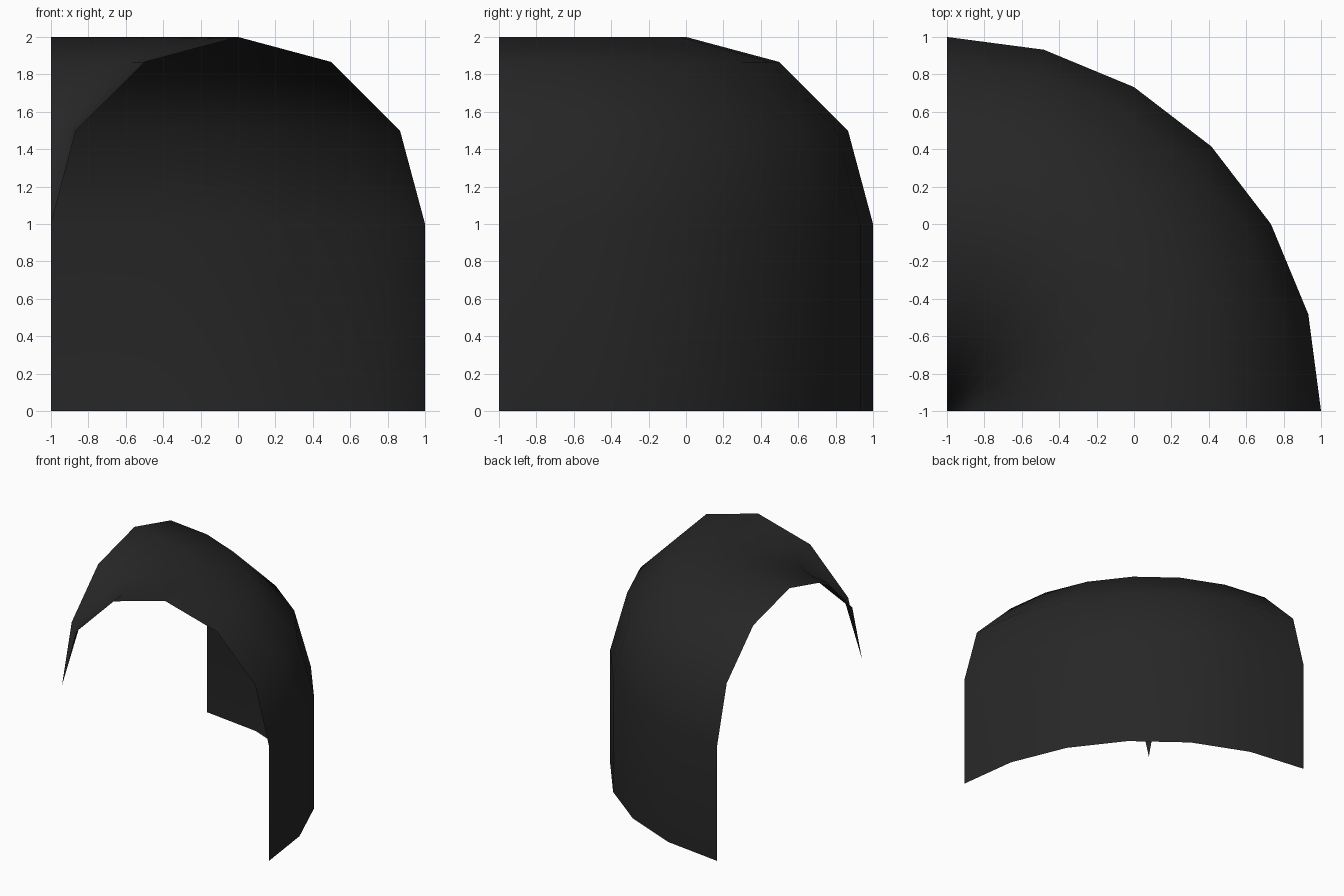
import bpy, bmesh, math
from mathutils import Vector, Matrix

if "Cube" in bpy.data.objects:
    bpy.data.objects.remove(bpy.data.objects["Cube"])

# Flat charcoal colour
mat = bpy.data.materials.new("charcoal")
mat.diffuse_color = (0.02, 0.02, 0.02, 1)
mat.use_nodes = True
mat.node_tree.nodes["Principled BSDF"].inputs["Base Color"].default_value = mat.diffuse_color

bm = bmesh.new()

# Arch profile in the front plane: half circle plus one straight outer wall
points = [(-math.cos(math.radians(a)), 1 + math.sin(math.radians(a))) for a in range(0, 181, 30)]
points.append((1, 0))
verts = [bm.verts.new((x, -1, z)) for x, z in points]
edges = [bm.edges.new(pair) for pair in zip(verts, verts[1:])]

# Sweep the profile a quarter turn about the inner corner
bmesh.ops.spin(bm, geom=verts + edges, cent=(-1, -1, 0), axis=(0, 0, 1),
               angle=math.pi / 2, steps=6, use_duplicate=False)
bmesh.ops.remove_doubles(bm, verts=bm.verts[:], dist=0.0001)

# Make the outside of the vault the front side
bm.normal_update()
if sum(f.normal.z * f.calc_area() for f in bm.faces) < 0:
    bmesh.ops.reverse_faces(bm, faces=bm.faces[:])
for f in bm.faces:
    f.smooth = True

mesh = bpy.data.meshes.new("curved_vault")
bm.to_mesh(mesh)
bm.free()
mesh.materials.append(mat)
vault = bpy.data.objects.new("curved_vault", mesh)
bpy.context.collection.objects.link(vault)
